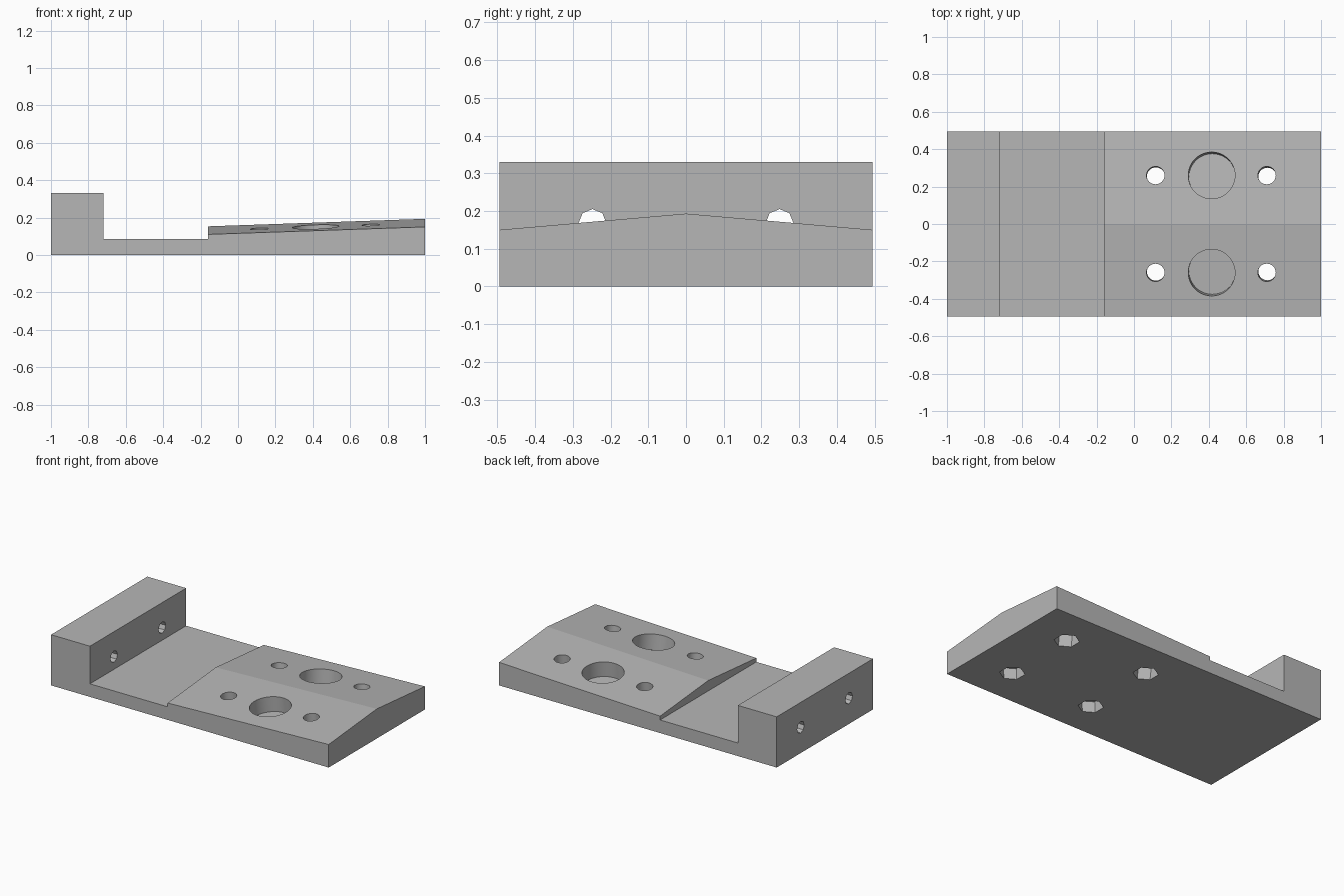
import bpy
import bmesh
from mathutils import Vector, Matrix

cube = bpy.data.objects.get("Cube")
if cube:
    bpy.data.objects.remove(cube, do_unlink=True)

HALF = 0.495          # half width of the plate
PAD_X = -0.16         # start of the raised pad
RIDGE = 0.043         # ridge height above the pad edges

grey = bpy.data.materials.new("plain grey")
grey.use_nodes = True
tone = (0.47, 0.47, 0.47, 1)
grey.diffuse_color = tone
grey.node_tree.nodes["Principled BSDF"].inputs["Base Color"].default_value = tone


def pad_height(x, y):
    """Height of the sloping, ridged pad."""
    return 0.11 + (x - PAD_X) * 0.0345 + RIDGE * (1 - abs(y) / HALF)


def new_object(name, bm):
    mesh = bpy.data.meshes.new(name)
    bm.to_mesh(mesh)
    bm.free()
    mesh.materials.append(grey)
    obj = bpy.data.objects.new(name, mesh)
    bpy.context.collection.objects.link(obj)
    return obj


# Body: side profile swept through three sections, raised at the middle
bm = bmesh.new()
rows = []
for y in (-HALF, 0, HALF):
    profile = [(-1, 0), (1, 0), (1, pad_height(1, y)), (PAD_X, pad_height(PAD_X, y)),
               (PAD_X, 0.085), (-0.72, 0.085), (-0.72, 0.33), (-1, 0.33)]
    rows.append([bm.verts.new((x, y, z)) for x, z in profile])
for a, b in zip(rows, rows[1:]):
    for i in range(len(a)):
        j = (i + 1) % len(a)
        bm.faces.new((a[i], a[j], b[j], b[i]))
bm.faces.new(rows[0])
bm.faces.new(rows[-1])
bmesh.ops.recalc_face_normals(bm, faces=bm.faces)
bmesh.ops.dissolve_limit(bm, angle_limit=0.005, verts=bm.verts, edges=bm.edges)
body = new_object("mounting_plate", bm)


def cut(name, centre, axis, radius, length, sides):
    """Subtract a prism centred on a point along an axis."""
    turn = Vector((0, 0, 1)).rotation_difference(axis).to_matrix().to_4x4()
    cutter_bm = bmesh.new()
    bmesh.ops.create_cone(cutter_bm, cap_ends=True, segments=sides, radius1=radius,
                          radius2=radius, depth=length,
                          matrix=Matrix.Translation(centre) @ turn)
    cutter = new_object(name, cutter_bm)
    cutter.hide_render = True
    mod = body.modifiers.new(name, 'BOOLEAN')
    mod.operation = 'DIFFERENCE'
    mod.solver = 'EXACT'
    mod.object = cutter
    bpy.context.view_layer.objects.active = body
    bpy.ops.object.modifier_apply(modifier=name)
    bpy.data.objects.remove(cutter, do_unlink=True)


for side in (-1, 1):
    normal = Vector((-0.0345, side * RIDGE / HALF, 1)).normalized()

    def on_pad(x):
        y = side * 0.26
        return Vector((x, y, pad_height(x, y)))

    # Large blind pocket, square to the sloping pad
    cut("round_pocket", on_pad(0.415), normal, 0.125, 0.2, 48)

    # Screw holes with hexagonal nut pockets underneath
    for x in (0.115, 0.71):
        top = on_pad(x)
        cut("screw_hole", top, normal, 0.048, 0.6, 32)
        cut("nut_pocket", top - normal * (top.z + 0.02), normal, 0.075, 0.2, 6)

    # Horizontal hole through the end block
    cut("end_hole", Vector((-0.86, side * 0.248, 0.168)), Vector((1, 0, 0)), 0.037, 0.4, 8)

# Smooth round walls, crisp edges elsewhere
bpy.ops.object.select_all(action='DESELECT')
body.select_set(True)
bpy.context.view_layer.objects.active = body
bpy.ops.object.shade_smooth_by_angle(angle=0.25)
# The shallow roof ridge stays sharp
for edge in body.data.edges:
    ends = [body.data.vertices[i].co for i in edge.vertices]
    if all(abs(v.y) < 0.001 for v in ends):
        edge.use_edge_sharp = True
